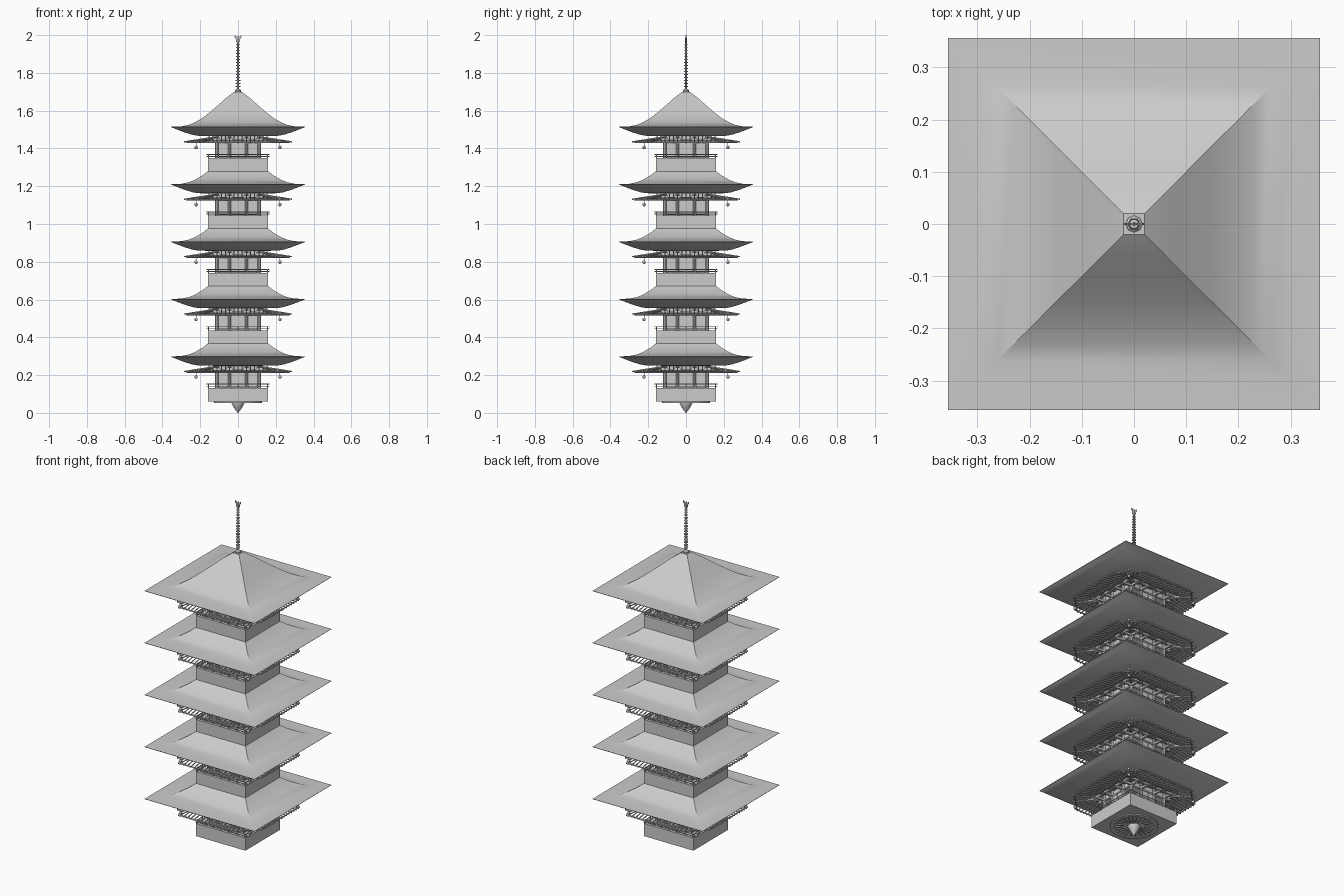
import bpy, bmesh, math
from mathutils import Vector, Matrix

if "Cube" in bpy.data.objects:
    bpy.data.objects.remove(bpy.data.objects["Cube"])

STEP, EAVE0, TIERS = 0.304, 0.299, 5


def finish(name, bm, smooth=False):
    bmesh.ops.recalc_face_normals(bm, faces=bm.faces)
    me = bpy.data.meshes.new(name)
    bm.to_mesh(me)
    bm.free()
    ob = bpy.data.objects.new(name, me)
    bpy.context.collection.objects.link(ob)
    if smooth:
        bpy.ops.object.select_all(action='DESELECT')
        ob.select_set(True)
        bpy.context.view_layer.objects.active = ob
        bpy.ops.object.shade_smooth_by_angle(angle=math.radians(30))
    return ob


def repeat_tiers(ob):
    # one linked copy per storey; local z = 0 is the eave height
    for i in range(TIERS):
        o = ob if i == 0 else ob.copy()
        if i:
            bpy.context.collection.objects.link(o)
            o.name = f"{ob.name}_{i + 1}"
        o.location.z = EAVE0 + STEP * i


def box(bm, c, s, rot=Matrix()):
    m = rot @ Matrix.Translation(c) @ Matrix.Diagonal((*s, 1))
    bmesh.ops.create_cube(bm, size=1, matrix=m)


def rod(bm, p, q, r, rot=Matrix(), n=6):
    p, q = rot @ Vector(p), rot @ Vector(q)
    d = q - p
    m = Matrix.Translation((p + q) / 2) @ d.to_track_quat('Z', 'Y').to_matrix().to_4x4()
    bmesh.ops.create_cone(bm, cap_ends=True, segments=n, radius1=r, radius2=r,
                          depth=d.length, matrix=m)


def lathe(bm, prof, n, start=0.0, k=1.0):
    rings = [[bm.verts.new((k * r * math.cos(start + 2 * math.pi * i / n),
                            k * r * math.sin(start + 2 * math.pi * i / n), z))
              for i in range(n)] for r, z in prof]
    for a, b in zip(rings, rings[1:]):
        for i in range(n):
            bm.faces.new((a[i], a[(i + 1) % n], b[(i + 1) % n], b[i]))
    bm.faces.new(rings[0])
    bm.faces.new(rings[-1])


SIDES = [Matrix.Rotation(math.pi / 2 * k, 4, 'Z') for k in range(4)]

# square roof with concave top and bowl-shaped underside
bm = bmesh.new()
lathe(bm, [(0.02, 0.185), (0.06, 0.155), (0.10, 0.119), (0.15, 0.076), (0.19, 0.045),
           (0.23, 0.022), (0.26, 0.010), (0.30, 0.002), (0.356, 0.0),
           (0.355, -0.002), (0.32, -0.016), (0.28, -0.031), (0.24, -0.043),
           (0.21, -0.048), (0.10, -0.05)], 4, math.pi / 4, math.sqrt(2))
repeat_tiers(finish("roof", bm, True))

# balcony block under each storey
bm = bmesh.new()
box(bm, (0, 0, -0.203), (0.32, 0.32, 0.074))
repeat_tiers(finish("balcony_base", bm))

# storey walls with columns, beams, door leaves and window slats
bm = bmesh.new()
box(bm, (0, 0, -0.11), (0.22, 0.22, 0.13))
for m in SIDES:
    for x in (-0.112, -0.045, 0.045, 0.112):
        rod(bm, (x, -0.112, -0.17), (x, -0.112, -0.05), 0.009, m, 8)
    for z in (-0.160, -0.085):
        box(bm, (0, -0.114, z), (0.24, 0.012, 0.008), m)
    for x in (-0.018, 0.018):
        box(bm, (x, -0.112, -0.122), (0.032, 0.008, 0.066), m)
    for s in (-1, 1):
        for i in range(5):
            box(bm, (s * (0.062 + 0.0085 * i), -0.111, -0.12), (0.004, 0.006, 0.066), m)
repeat_tiers(finish("storey_walls", bm))

# balcony railing
bm = bmesh.new()
for m in SIDES:
    for z, r in ((-0.158, 0.0018), (-0.147, 0.0025)):
        rod(bm, (-0.166, -0.156, z), (0.166, -0.156, z), r, m)
    for i in range(6):
        x = -0.156 + 0.052 * i
        rod(bm, (x, -0.156, -0.168), (x, -0.156, -0.145), 0.003, m)
repeat_tiers(finish("railing", bm))

# rafters: straight rows, corner fans and tie beams
bm = bmesh.new()
for m in SIDES:
    for i in range(15):
        x = -0.154 + 0.022 * i
        rod(bm, (x, -0.11, -0.052), (x, -0.285, -0.080), 0.0032, m)
    for i in range(5):
        t = (i + 1) / 6
        end = Vector((0.165, -0.285, -0.08)).lerp(Vector((0.285, -0.165, -0.08)), t)
        rod(bm, (0.115, -0.115, -0.054), end, 0.0032, m)
    rod(bm, (0.11, -0.11, -0.066), (0.232, -0.232, -0.078), 0.006, m)
    rod(bm, (-0.18, -0.272, -0.083), (0.18, -0.272, -0.083), 0.004, m)
    rod(bm, (0.165, -0.272, -0.083), (0.272, -0.165, -0.083), 0.004, m)
    rod(bm, (-0.19, -0.19, -0.075), (0.19, -0.19, -0.075), 0.004, m)
repeat_tiers(finish("rafters", bm))

# stepped brackets on the columns
bm = bmesh.new()
for m in SIDES:
    for x in (-0.112, -0.045, 0.045, 0.112):
        box(bm, (x, -0.130, -0.078), (0.012, 0.045, 0.012), m)
        box(bm, (x, -0.150, -0.065), (0.034, 0.012, 0.012), m)
    box(bm, (0, -0.15, -0.070), (0.31, 0.008, 0.006), m)
repeat_tiers(finish("brackets", bm))

# hanging bells at the corners
bm = bmesh.new()
for m in SIDES:
    c = Vector((0.222, 0.222, -0.109))
    rod(bm, c, c + Vector((0, 0, 0.032)), 0.0012, m)
    bmesh.ops.create_uvsphere(bm, u_segments=10, v_segments=6, radius=0.009,
                              matrix=m @ Matrix.Translation(c))
repeat_tiers(finish("bells", bm, True))

# spoked wheel and pointed foot under the lowest block
bm = bmesh.new()
lathe(bm, [(0.105, 0.064), (0.128, 0.064), (0.128, 0.053), (0.105, 0.053)], 40)
bmesh.ops.delete(bm, geom=[f for f in bm.faces if len(f.verts) > 4], context='FACES_ONLY')
for i in range(24):
    m = Matrix.Rotation(2 * math.pi * i / 24, 4, 'Z')
    box(bm, (0.068, 0, 0.059), (0.08, 0.006, 0.008), m)
finish("base_wheel", bm)
bm = bmesh.new()
lathe(bm, [(0.034, 0.064), (0.034, 0.052), (0.022, 0.028), (0.002, 0.0)], 16)
finish("foot_spike", bm, True)

# spire rod, rings and flat flame finial
top = EAVE0 + STEP * (TIERS - 1) + 0.183
bm = bmesh.new()
rod(bm, (0, 0, top), (0, 0, 1.985), 0.004, n=8)
lathe(bm, [(0.016, top), (0.016, top + 0.01), (0.006, top + 0.018)], 8)
for i in range(15):
    z = top + 0.03 + 0.0158 * i
    r = 0.0125 - 0.0002 * i
    lathe(bm, [(0.005, z - 0.003), (r, z - 0.002), (r, z + 0.002), (0.005, z + 0.003)], 6)
finish("spire", bm)
bm = bmesh.new()
half = [(0.004, 1.958), (0.012, 1.968), (0.010, 1.978), (0.019, 1.99), (0.016, 2.0),
        (0.007, 1.99)]
pts = half + [(0, 1.998)] + [(-x, z) for x, z in reversed(half)]
f = bm.faces.new([bm.verts.new((x, -0.002, z)) for x, z in pts])
ext = bmesh.ops.extrude_face_region(bm, geom=[f])
bmesh.ops.translate(bm, vec=(0, 0.004, 0),
                    verts=[v for v in ext['geom'] if isinstance(v, bmesh.types.BMVert)])
finish("finial", bm)
